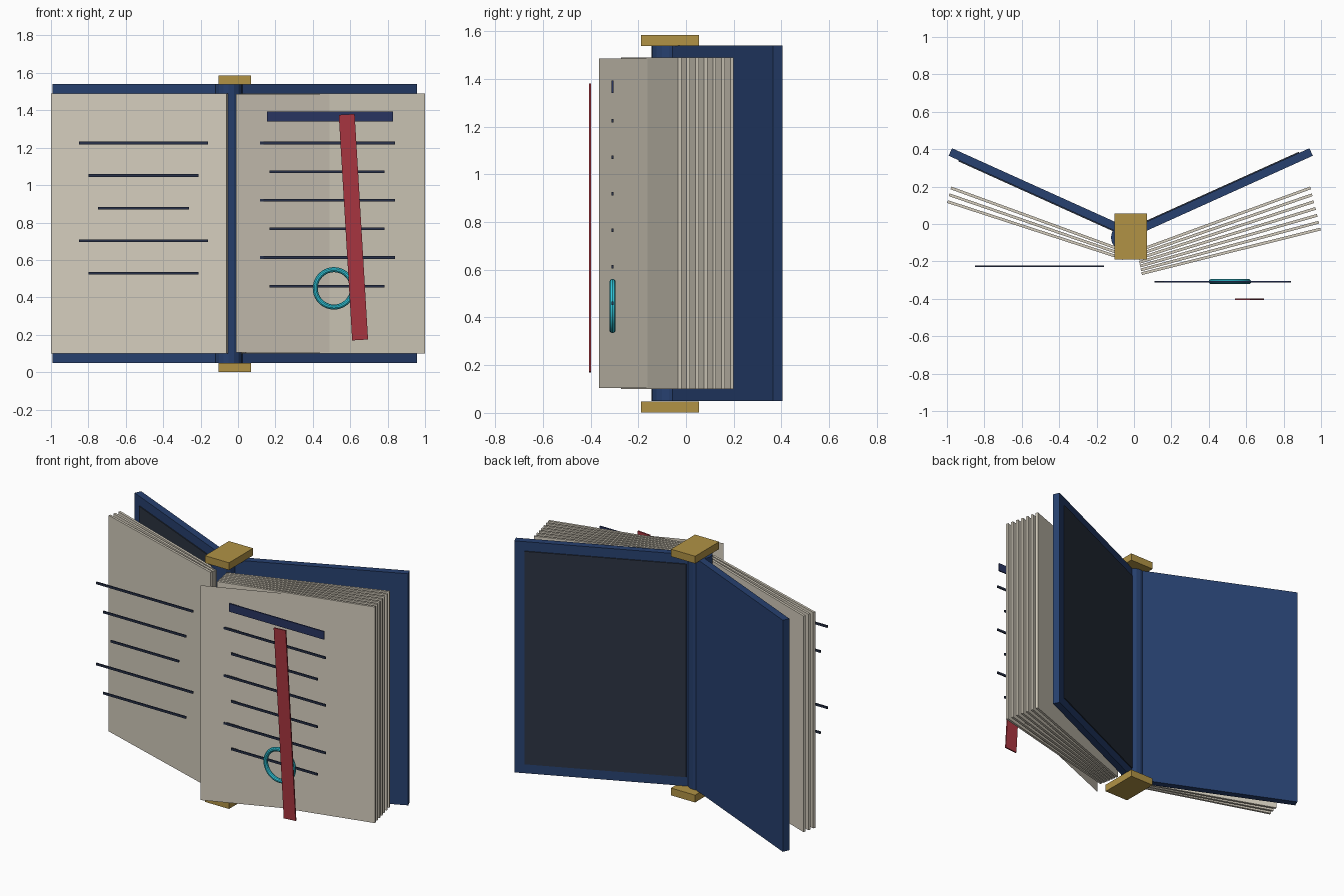
import bpy, math

if "Cube" in bpy.data.objects:
    bpy.data.objects.remove(bpy.data.objects["Cube"])

MID = -0.0175  # mirror line of the open book


def mat(name, rgb):
    m = bpy.data.materials.new(name)
    m.diffuse_color = (*rgb, 1)
    m.use_nodes = True
    m.node_tree.nodes["Principled BSDF"].inputs["Base Color"].default_value = m.diffuse_color
    return m


BLUE = mat("cover_blue", (0.02, 0.052, 0.16))
LINING = mat("lining_dark", (0.025, 0.034, 0.055))
PAPER = mat("paper", (0.66, 0.61, 0.51))
GOLD = mat("gold", (0.44, 0.29, 0.06))
INK = mat("ink", (0.02, 0.03, 0.065))
HEAD = mat("heading_ink", (0.022, 0.035, 0.12))
RED = mat("ribbon_red", (0.39, 0.035, 0.05))
CYAN = mat("ring_cyan", (0.03, 0.58, 0.72))


def finish(name, material):
    ob = bpy.context.object
    ob.name = name
    ob.data.materials.append(material)
    return ob


def box(name, center, size, material, rot=(0, 0, 0)):
    bpy.ops.mesh.primitive_cube_add(size=1, location=center, rotation=rot)
    ob = finish(name, material)
    ob.scale = size
    return ob


def leaf(name, side, end, length, deg, thick, z0, z1, material, shift=0.0, inset=0.0):
    """Upright slab running inward from its outer end; side is +1 right, -1 left."""
    a = math.radians(deg)
    d = inset + length / 2
    x = end[0] - d * math.cos(a) - MID
    y = end[1] - d * math.sin(a)
    x = MID + side * x - side * shift * math.sin(a)
    y += shift * math.cos(a)
    return box(name, (x, y, (z0 + z1) / 2), (length, thick, z1 - z0),
               material, (0, 0, side * a))


# Covers, with dark lining on the front of the left and the back of the right
for side, label in ((1, "right"), (-1, "left")):
    end = (0.947, 0.385)
    leaf(label + "_cover", side, end, 1.03, 24.3, 0.044, 0.05, 1.54, BLUE)
    leaf(label + "_lining", side, end, 0.96, 24.3, 0.012, 0.11, 1.48, LINING,
         shift=side * 0.022, inset=0.06)

# Spine rod and end caps
bpy.ops.mesh.primitive_cylinder_add(vertices=16, radius=0.073, depth=1.49,
                                    location=(-0.05, -0.072, 0.795))
finish("spine", BLUE)
for label, z in (("bottom", 0.025), ("top", 1.562)):
    box(label + "_spine_cap", (MID, -0.067, z), (0.172, 0.245, 0.047), GOLD)

# Fanned pages: seven on the right, three on the left
for side, label, count in ((1, "right", 7), (-1, "left", 3)):
    for i in range(count):
        t = i / 6
        end = (0.944 + 0.053 * t, 0.193 - 0.220 * t)
        leaf(f"{label}_page_{i + 1}", side, end, 0.985, 20 - i, 0.015,
             0.10, 1.49, PAPER)

# Paper-thin lifted sheet crossing the right page block
bpy.ops.mesh.primitive_plane_add(size=1)
sheet = finish("lifted_sheet", PAPER)
a = math.radians(22)
L = 0.96
sheet.location = (-0.012 + L / 2 * math.cos(a), -0.364 + L / 2 * math.sin(a), 0.795)
sheet.rotation_euler = (math.pi / 2, 0, a)
sheet.scale = (L, 1.382, 1)

# Writing strips
for i, w in enumerate((0.69, 0.59, 0.485, 0.69, 0.59)):
    box(f"left_line_{i + 1}", (-0.505, -0.226, 1.225 - 0.174 * i), (w, 0.008, 0.014), INK)
for i in range(6):
    w = 0.615 if i % 2 else 0.73
    box(f"right_line_{i + 1}", (0.475, -0.308, 1.225 - 0.153 * i), (w, 0.008, 0.014), INK)
box("heading_bar", (0.492, -0.308, 1.367), (0.675, 0.008, 0.052), HEAD)

# Ring emblem
bpy.ops.mesh.primitive_torus_add(location=(0.513, -0.308, 0.448), rotation=(math.pi / 2, 0, 0),
                                 major_radius=0.1, minor_radius=0.0135,
                                 major_segments=40, minor_segments=10)
finish("ring", CYAN)
bpy.ops.object.shade_smooth_by_angle()

# Ribbon bookmark
box("bookmark_ribbon", (0.617, -0.403, 0.775), (0.085, 0.008, 1.208), RED,
    (0, math.radians(180 - 3.4), 0))
